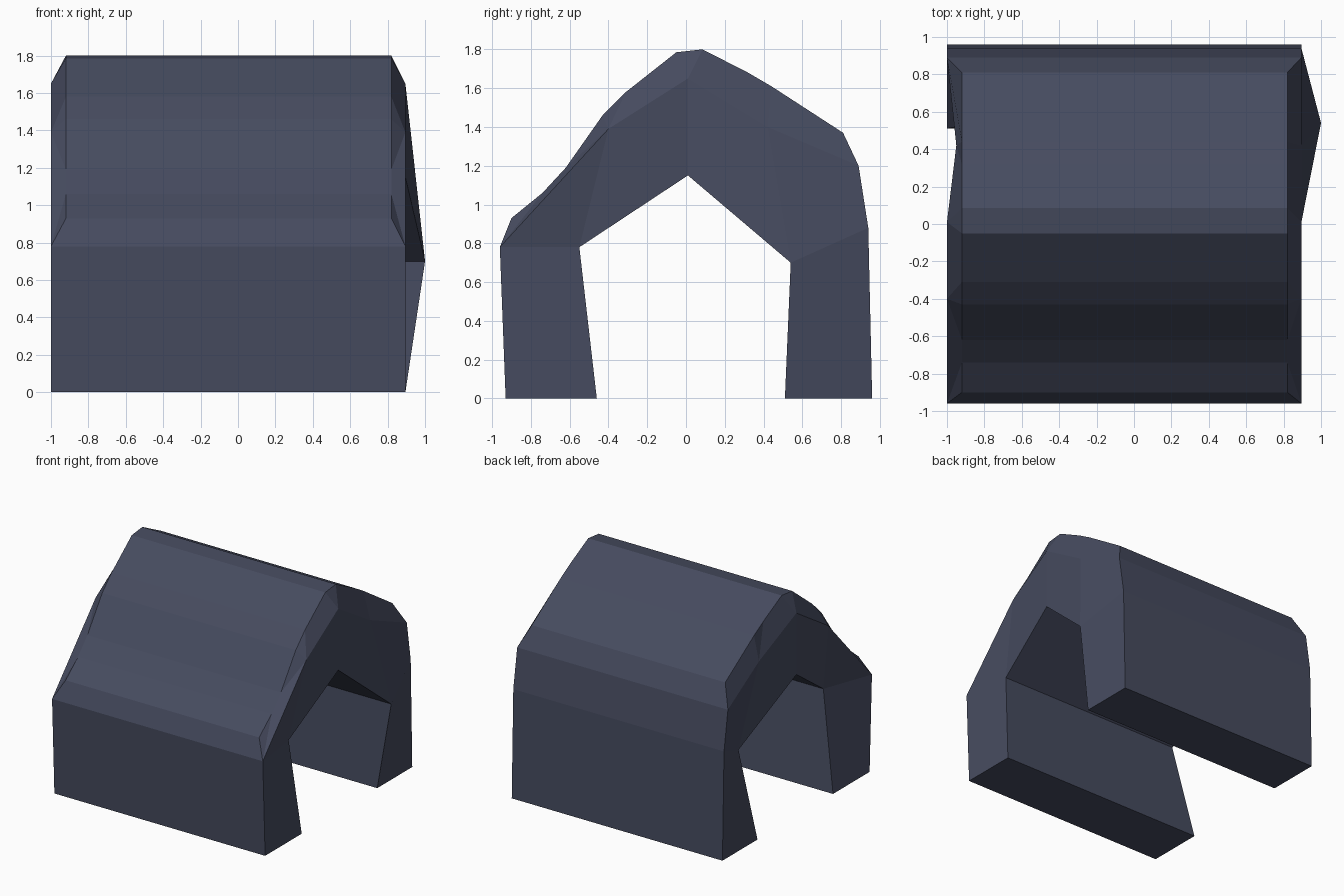
import bpy, bmesh

if "Cube" in bpy.data.objects:
    bpy.data.objects.remove(bpy.data.objects["Cube"])

LEFT, RIGHT = -1.0, 0.895          # x of the two open ends
ROOF_LEFT, ROOF_RIGHT = -0.92, 0.82  # x where the roof bevel starts

# Cross-section in (y, z): outer outline of the end, front foot to back foot
OUTER = [(-0.93, 0), (-0.96, 0.78), (-0.40, 1.39), (0.01, 1.65),
         (0.42, 1.40), (0.89, 1.20), (0.94, 0.88), (0.96, 0)]
# Inner outline of the passage
INNER = [(-0.46, 0), (-0.55, 0.78), (0.01, 1.15), (0.54, 0.70), (0.51, 0)]
# Raised roof outline, and the outer point each roof point bevels down to
ROOF = [(-0.90, 0.93), (-0.74, 1.06), (-0.62, 1.19), (-0.43, 1.46),
        (-0.31, 1.58), (-0.05, 1.785), (0.085, 1.80), (0.32, 1.68),
        (0.44, 1.61), (0.81, 1.37)]
OWNER = [1, 1, 2, 2, 2, 3, 3, 4, 4, 5]

# Points pushed in or out of the end planes
OUTER_X = {(0, 4): -0.95}
INNER_X = {(0, 1): -0.85, (0, 3): -0.85, (1, 1): 0.84, (1, 3): 1.0}

bm = bmesh.new()


def outline(points, xs, moved):
    """Two copies of an outline, one for each end."""
    return [[bm.verts.new((moved.get((e, i), x), y, z))
             for i, (y, z) in enumerate(points)]
            for e, x in enumerate(xs)]


outer = outline(OUTER, (LEFT, RIGHT), OUTER_X)
inner = outline(INNER, (LEFT, RIGHT), INNER_X)
roof = outline(ROOF, (ROOF_LEFT, ROOF_RIGHT), {})


def span(a, i, b, j):
    """Long face joining both ends between two outline points."""
    bm.faces.new((a[0][i], a[1][i], b[1][j], b[0][j]))


# Outer walls, roof and eaves
for i in (0, 5, 6):
    span(outer, i, outer, i + 1)
for i in range(len(ROOF) - 1):
    span(roof, i, roof, i + 1)
span(outer, 1, roof, 0)
span(outer, 5, roof, len(ROOF) - 1)

# Passage walls, ceiling and undersides of the feet
for i in range(len(INNER) - 1):
    span(inner, i, inner, i + 1)
span(outer, 0, inner, 0)
span(outer, 7, inner, 4)

for e in (0, 1):
    o, n, r = outer[e], inner[e], roof[e]
    # End walls
    for face in ((o[0], o[1], n[1], n[0]), (o[1], o[2], n[1]),
                 (o[2], o[3], n[2], n[1]), (o[3], o[4], n[3], n[2]),
                 (o[4], o[5], o[6], n[3]), (o[6], o[7], n[4], n[3])):
        bm.faces.new(face)
    # Roof bevel
    for i in range(len(ROOF) - 1):
        a, b = OWNER[i], OWNER[i + 1]
        bm.faces.new((r[i], r[i + 1], o[b]) if a == b
                     else (r[i], r[i + 1], o[b], o[a]))

bmesh.ops.recalc_face_normals(bm, faces=bm.faces)
mesh = bpy.data.meshes.new("arched_shelter")
bm.to_mesh(mesh)
bm.free()

slate = bpy.data.materials.new("slate_blue")
slate.diffuse_color = (0.061, 0.070, 0.114, 1)
slate.use_nodes = True
slate.node_tree.nodes["Principled BSDF"].inputs["Base Color"].default_value = slate.diffuse_color
mesh.materials.append(slate)
bpy.context.collection.objects.link(bpy.data.objects.new("arched_shelter", mesh))
